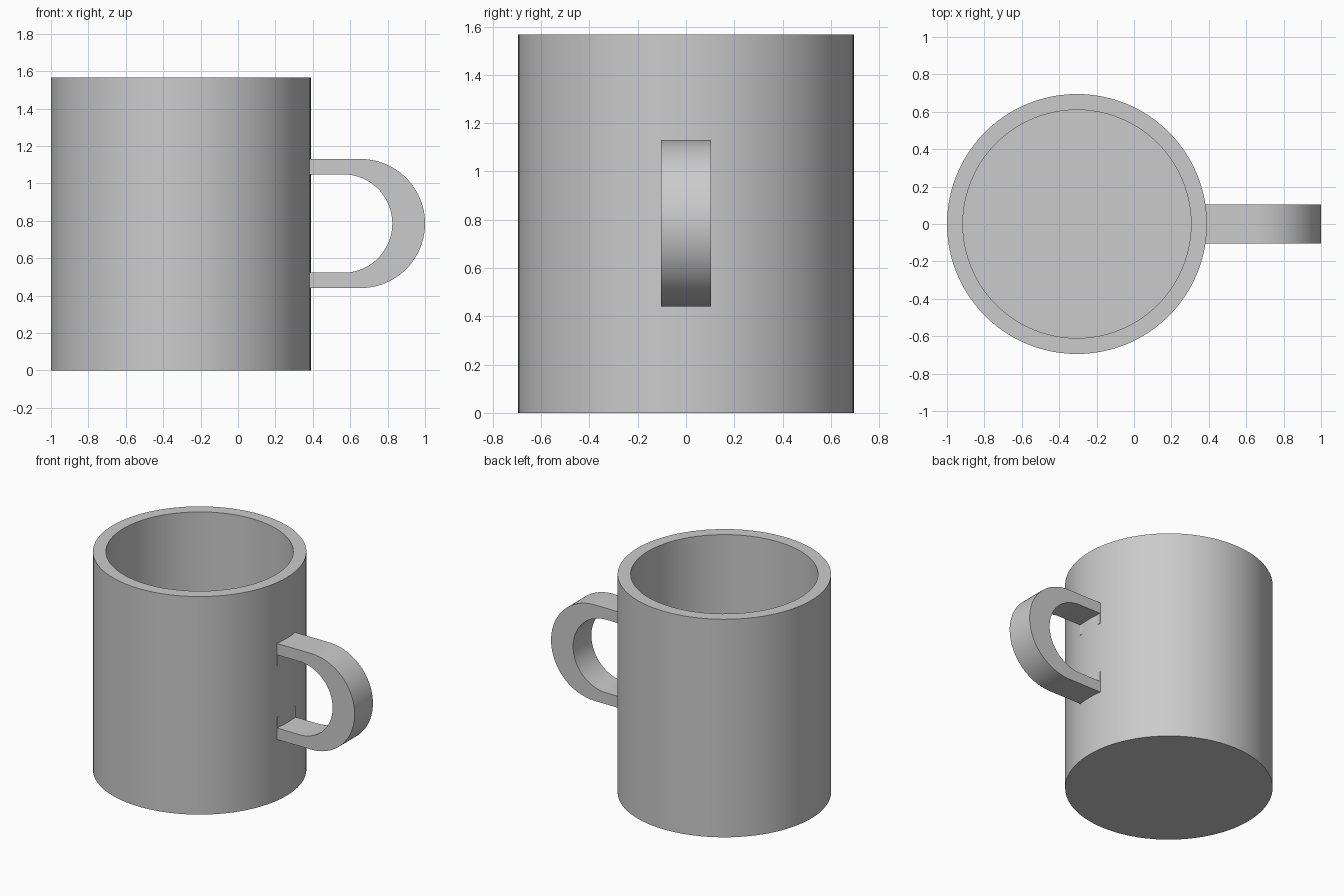
import bpy
import bmesh
from math import sin, cos, pi, radians

if "Cube" in bpy.data.objects:
    bpy.data.objects.remove(bpy.data.objects["Cube"])

grey = bpy.data.materials.new("light grey")
grey.use_nodes = True
colour = (0.6, 0.6, 0.6, 1)
grey.diffuse_color = colour
grey.node_tree.nodes["Principled BSDF"].inputs["Base Color"].default_value = colour

CUP_X, RADIUS, INNER, HEIGHT, FLOOR = -0.305, 0.695, 0.61, 1.567, 0.085
MID_Z, HALF_WIDTH = 0.785, 0.104


def finish(name, bm):
    bmesh.ops.recalc_face_normals(bm, faces=bm.faces[:])
    mesh = bpy.data.meshes.new(name)
    bm.to_mesh(mesh)
    bm.free()
    mesh.materials.append(grey)
    obj = bpy.data.objects.new(name, mesh)
    bpy.context.collection.objects.link(obj)
    bpy.ops.object.select_all(action="DESELECT")
    obj.select_set(True)
    bpy.context.view_layer.objects.active = obj
    bpy.ops.object.shade_smooth_by_angle(angle=radians(30))
    return obj


# Cup: rings joined from the outer base, over the rim, down to the inner floor
def make_cup(segments=96):
    bm = bmesh.new()
    rings = []
    for r, z in [(RADIUS, 0), (RADIUS, HEIGHT), (INNER, HEIGHT), (INNER, FLOOR)]:
        angles = [2 * pi * i / segments for i in range(segments)]
        rings.append([bm.verts.new((CUP_X + r * cos(a), r * sin(a), z)) for a in angles])
    for low, high in zip(rings, rings[1:]):
        for i in range(segments):
            j = (i + 1) % segments
            bm.faces.new((low[i], low[j], high[j], high[i]))
    bm.faces.new(rings[0])
    bm.faces.new(rings[-1])
    return finish("cup", bm)


# Handle: a strip between two U curves, extruded across its width
def u_curve(radius, tip_x, root_x=0.35, steps=48):
    centre = tip_x - radius
    arc = [(centre + radius * sin(pi * i / steps), MID_Z + radius * cos(pi * i / steps))
           for i in range(steps + 1)]
    return [(root_x, MID_Z + radius)] + arc + [(root_x, MID_Z - radius)]


def make_handle():
    bm = bmesh.new()
    outer, inner = [[bm.verts.new((x, -HALF_WIDTH, z)) for x, z in curve]
                    for curve in (u_curve(0.345, 1.0), u_curve(0.263, 0.825))]
    strip = [bm.faces.new((outer[i], outer[i + 1], inner[i + 1], inner[i]))
             for i in range(len(outer) - 1)]
    moved = bmesh.ops.extrude_face_region(bm, geom=strip, use_keep_orig=True)["geom"]
    verts = [v for v in moved if isinstance(v, bmesh.types.BMVert)]
    bmesh.ops.translate(bm, verts=verts, vec=(0, 2 * HALF_WIDTH, 0))
    return finish("handle", bm)


# Small mounting tabs where the handle meets the cup
def make_tab(name, side):
    bm = bmesh.new()
    bmesh.ops.create_cube(bm, size=1)
    bmesh.ops.scale(bm, verts=bm.verts, vec=(0.036, 2 * HALF_WIDTH, 0.09))
    bmesh.ops.translate(bm, verts=bm.verts, vec=(0.368, 0, MID_Z + side * 0.23))
    return finish(name, bm)


make_cup()
make_handle()
make_tab("upper_handle_tab", 1)
make_tab("lower_handle_tab", -1)
